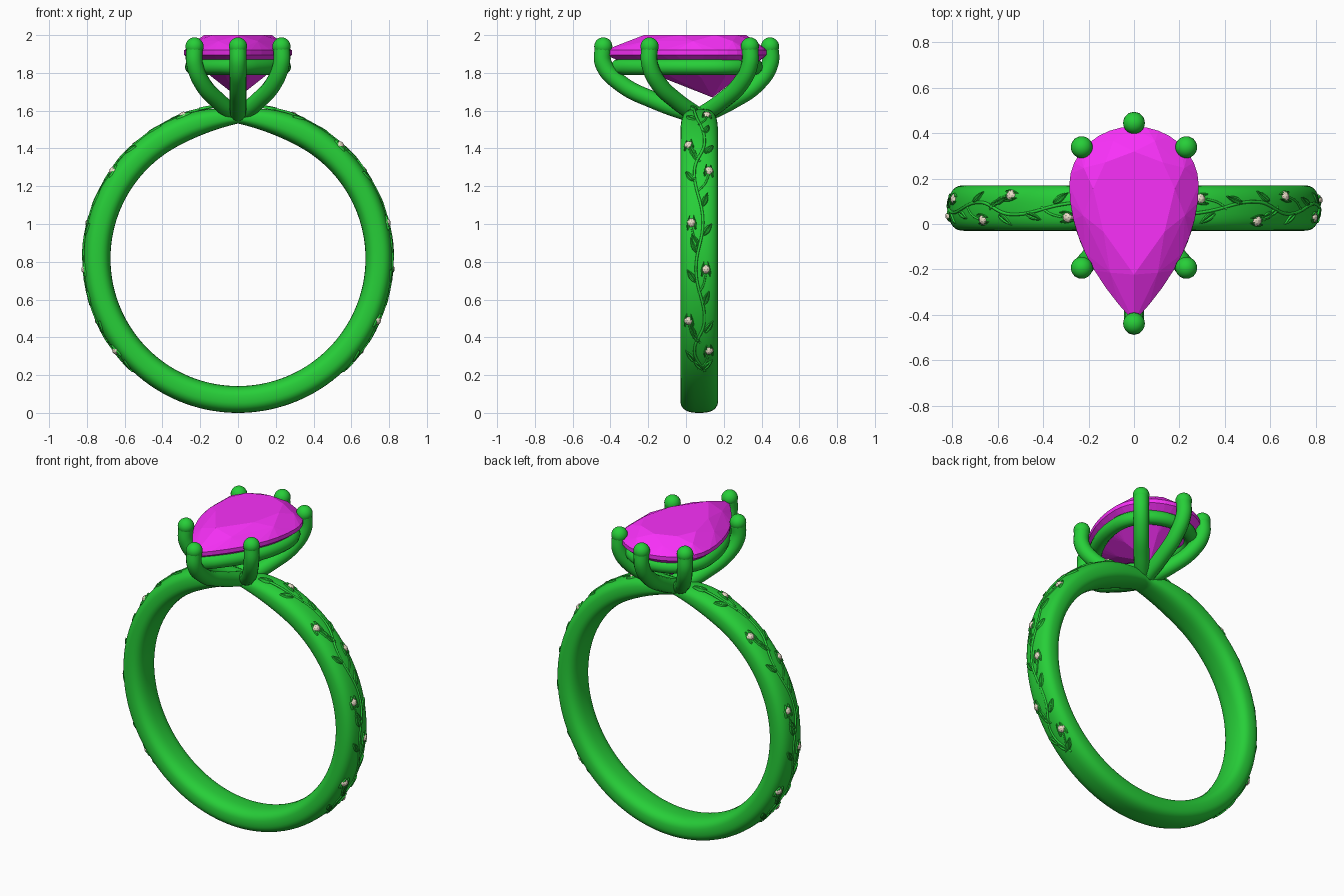
import bpy, bmesh
from math import sin, cos, pi, radians, sqrt
from mathutils import Vector, Matrix

if "Cube" in bpy.data.objects:
    bpy.data.objects.remove(bpy.data.objects["Cube"])

CY, CZ = 0.07, 0.817                 # band centre
MID, HT, HW, EXP = 0.746, 0.071, 0.1, 2.6   # band section: mid radius, half thickness, half width


def material(name, rgb):
    m = bpy.data.materials.new(name)
    m.diffuse_color = (*rgb, 1)
    m.use_nodes = True
    m.node_tree.nodes["Principled BSDF"].inputs["Base Color"].default_value = m.diffuse_color
    return m


GREEN = material("green_metal", (0.02, 0.62, 0.04))
PINK = material("magenta_stone", (0.95, 0.03, 0.95))
BEIGE = material("beige_stone", (0.85, 0.75, 0.6))


def finish(name, bm, mat, smooth=True, angle=40):
    bmesh.ops.recalc_face_normals(bm, faces=bm.faces)
    me = bpy.data.meshes.new(name)
    bm.to_mesh(me)
    bm.free()
    ob = bpy.data.objects.new(name, me)
    bpy.context.collection.objects.link(ob)
    me.materials.append(mat)
    if smooth:
        bpy.ops.object.select_all(action='DESELECT')
        ob.select_set(True)
        bpy.context.view_layer.objects.active = ob
        bpy.ops.object.shade_smooth_by_angle(angle=radians(angle))
    return ob


def tube(name, pts, r, closed=False, auto=True, res=8):
    cu = bpy.data.curves.new(name, 'CURVE')
    cu.dimensions = '3D'
    cu.bevel_depth, cu.bevel_resolution = r, 4
    cu.use_fill_caps, cu.resolution_u = True, res
    sp = cu.splines.new('BEZIER' if auto else 'POLY')
    if auto:
        sp.bezier_points.add(len(pts) - 1)
        for b, p in zip(sp.bezier_points, pts):
            b.co = p
            b.handle_left_type = b.handle_right_type = 'AUTO'
    else:
        sp.points.add(len(pts) - 1)
        for b, p in zip(sp.points, pts):
            b.co = (*p, 1)
    sp.use_cyclic_u = closed
    tmp = bpy.data.objects.new(name, cu)
    bpy.context.collection.objects.link(tmp)
    bm = bmesh.new()
    bm.from_mesh(tmp.evaluated_get(bpy.context.evaluated_depsgraph_get()).to_mesh())
    bpy.data.objects.remove(tmp)
    return finish(name, bm, GREEN, True, 50)


# band: superellipse section swept round, pinched under the head
bm = bmesh.new()
N, M, rings = 144, 36, []
for i in range(N):
    a = 2 * pi * i / N
    d = abs((a - pi / 2 + pi) % (2 * pi) - pi)
    k = max(0, 1 - d / radians(28))
    ring = []
    for j in range(M):
        t = 2 * pi * j / M
        c, s = cos(t), sin(t)
        rr = HT * (abs(c) ** (2 / EXP)) * (1 if c > 0 else -1)
        vv = HW * (abs(s) ** (2 / EXP)) * (1 if s > 0 else -1) * (1 - 0.3 * k * k)
        if c < 0:
            rr += 0.04 * k * k * -rr / HT
        else:
            rr -= 0.03 * k * k * rr / HT
        r = MID + rr
        ring.append(bm.verts.new((r * cos(a), CY + vv, CZ + r * sin(a))))
    rings.append(ring)
for i in range(N):
    p, q = rings[i], rings[(i + 1) % N]
    for j in range(M):
        bm.faces.new((p[j], q[j], q[(j + 1) % M], p[(j + 1) % M]))
finish("band", bm, GREEN)


def on_band(a, v, h, s):
    """Point on the outer band surface at angle a (deg), offset v across, height h."""
    v = max(-0.094, min(0.094, v))
    r = MID + HT * (1 - abs(v / HW) ** EXP) ** (1 / EXP) + h
    a = radians(a)
    return Vector((s * r * cos(a), CY + s * v, CZ + r * sin(a)))


def leaf(bm, a0, v0, turn, length, width, s, top=0.008):
    """Almond leaf with a sunken middle vein, draped on the band from its base."""
    n, m, rows = 10, 6, []
    for i in range(n + 1):
        u = i / n
        w = width * max(0.02, sin(pi * u ** 0.8))
        row = []
        for j in range(m + 1):
            t = 2 * j / m - 1
            x, y = length * u, w * t
            h = -0.006 if abs(t) == 1 else (top * 0.3 if t == 0 else top)
            if i in (0, n):
                h = -0.004
            th = radians(turn)
            da = (x * cos(th) - y * sin(th)) / 0.8 * 180 / pi
            row.append(bm.verts.new(on_band(a0 + da, v0 + x * sin(th) + y * cos(th), h, s)))
        rows.append(row)
    for i in range(n):
        for j in range(m):
            bm.faces.new((rows[i][j], rows[i + 1][j], rows[i + 1][j + 1], rows[i][j + 1]))


# vine relief with small stones on both shoulders (half-turn copies)
buds = [(69, 0.04), (48, -0.055), (35, 0.05), (13.5, -0.04), (-4, 0.035), (-24, -0.055), (-37, 0.05)]
for s, side in ((1, "right"), (-1, "left")):
    stem = [on_band(78, -0.03, 0, s)]
    stem += [on_band(a, -0.5 * v, 0, s) for a, v in buds]
    stem += [on_band(-47, 0.03, 0, s)]
    tube(side + "_vine_stem", stem, 0.007)
    bl, bg = bmesh.new(), bmesh.new()
    for i, (a, v) in enumerate(buds):
        d = 1 if v > 0 else -1
        # cupping leaves and stone of the bud
        leaf(bl, a - 3, v - 0.022, 8, 0.085, 0.010, s)
        leaf(bl, a - 3, v + 0.022, -8, 0.085, 0.010, s)
        mat = Matrix.Translation(on_band(a, v, -0.008, s))
        bmesh.ops.create_icosphere(bg, subdivisions=2, radius=0.025, matrix=mat)
        tube(side + "_bud_stalk_%d" % (i + 1),
             [on_band(a - 9, -0.1 * v, 0, s), on_band(a - 6, 0.6 * v, 0, s), on_band(a - 2, v, 0, s)], 0.005, res=4)
        # leaves between buds
        leaf(bl, a - 9, 0, 32 * d, 0.08, 0.016, s) if i % 2 else None
        leaf(bl, a - 5, -0.5 * v, -35 * d, 0.085, 0.019, s)
        leaf(bl, a + 6, -0.4 * v, -20 * d, 0.09, 0.018, s)
    leaf(bl, -46, 0.02, 40, 0.08, 0.018, s)
    leaf(bl, -46, 0.02, -40, 0.08, 0.018, s)
    finish(side + "_vine_leaves", bl, GREEN, True, 30)
    finish(side + "_vine_stones", bg, BEIGE, False)


def pear(n, k=1.0, c=0.0):
    """Pear outline of 4n points, scaled by k about y = c."""
    half = [(0.285 * sin(pi / 2 * i / n), 0.17 + 0.26 * cos(pi / 2 * i / n)) for i in range(n)]
    half += [(0.285 * (1 - (i / n) ** 2), 0.17 - 0.6 * i / n) for i in range(n + 1)]
    pts = half + [(-x, y) for x, y in half[-2:0:-1]]
    return [(x * k, c + (y - c) * k) for x, y in pts]


# pear-cut centre stone as a faceted hull
bm = bmesh.new()
for x, y in pear(8):
    bm.verts.new((x, y, 1.92))
    bm.verts.new((x, y, 1.895))
for x, y in pear(2, 0.63, 0.13):
    bm.verts.new((x, y, 2.0))
for x, y in pear(4, 0.84, 0.13)[1::2]:
    bm.verts.new((x, y, 1.968))
for x, y in pear(4, 0.5, 0.14)[1::2]:
    bm.verts.new((x, y, 1.775))
bm.verts.new((0, 0.14, 1.67))
bmesh.ops.convex_hull(bm, input=bm.verts)
bmesh.ops.dissolve_limit(bm, angle_limit=radians(1), verts=bm.verts, edges=bm.edges)
finish("centre_stone", bm, PINK, False)

# gallery rail under the stone
tube("gallery_rail", [(x, y, 1.832) for x, y in pear(12, 0.84, 0.03)], 0.042, True, False)

# six claws with ball tips
claws = {"front": (0, -0.438), "back": (0, 0.445), "front_right": (0.23, -0.193), "front_left": (-0.23, -0.193),
         "back_right": (0.23, 0.338), "back_left": (-0.23, 0.338)}
for name, (x, y) in claws.items():
    prof = [(0.04, 1.575), (0.45, 1.65), (0.82, 1.745), (1.0, 1.85), (1.0, 1.94)]
    tube(name + "_claw", [(x * f, CY + (y - CY) * f, z) for f, z in prof], 0.045)
    bm = bmesh.new()
    bmesh.ops.create_uvsphere(bm, u_segments=24, v_segments=14, radius=0.048,
                              matrix=Matrix.Translation((x, y, 1.94)))
    finish(name + "_claw_tip", bm, GREEN)

# hub joining claws to band
bm = bmesh.new()
bmesh.ops.create_uvsphere(bm, u_segments=24, v_segments=14, radius=1,
                          matrix=Matrix.Translation((0, CY, 1.578)) @ Matrix.Diagonal((0.1, 0.085, 0.045, 1)))
finish("head_hub", bm, GREEN)
